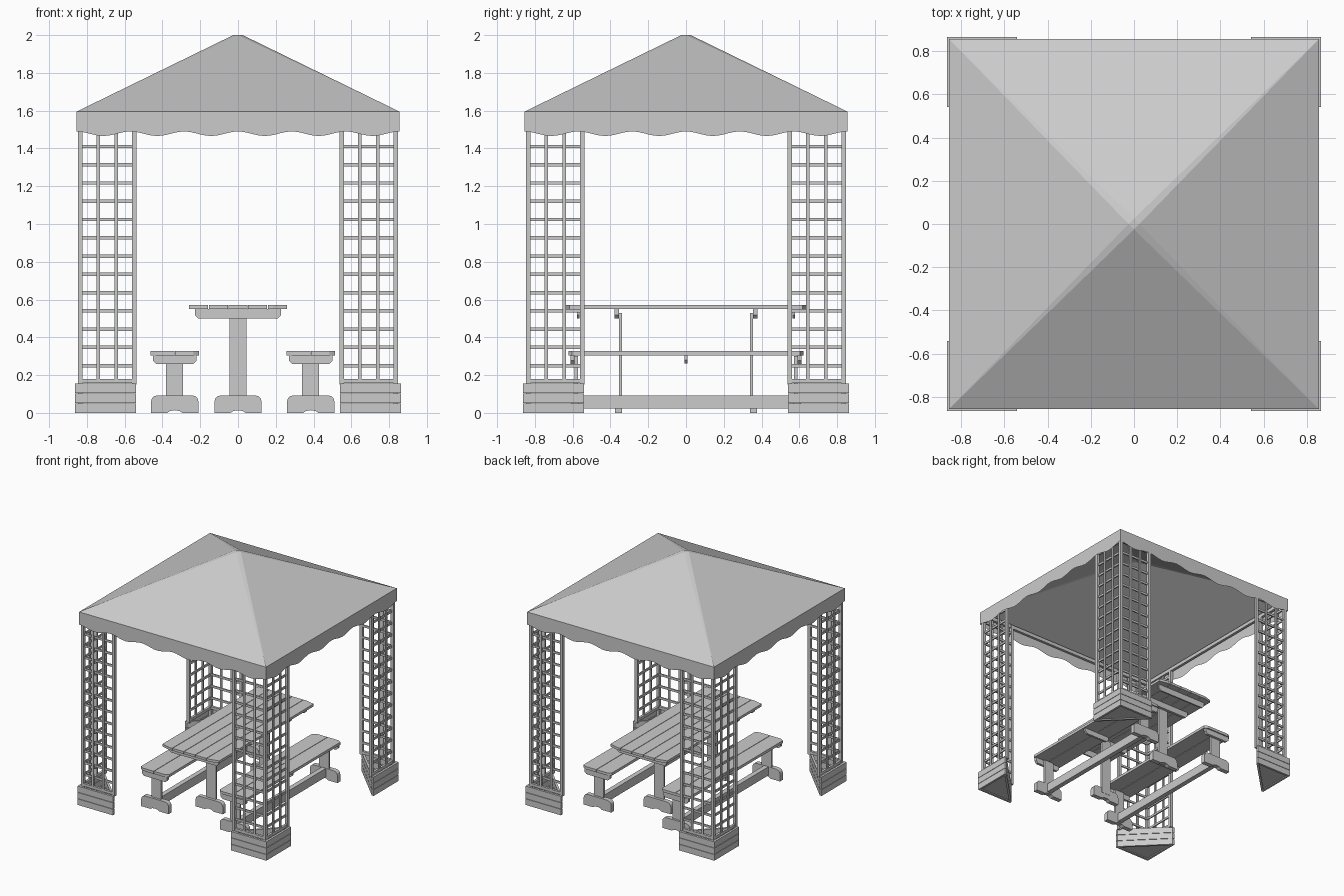
import bpy, math

if "Cube" in bpy.data.objects:
    bpy.data.objects.remove(bpy.data.objects["Cube"])

def make(name, verts, faces, mirror=(False, False)):
    me = bpy.data.meshes.new(name)
    me.from_pydata(verts, [], faces)
    me.update()
    ob = bpy.data.objects.new(name, me)
    bpy.context.collection.objects.link(ob)
    if any(mirror):
        m = ob.modifiers.new("Mirror", 'MIRROR')
        m.use_axis = (mirror[0], mirror[1], False)
        m.use_mirror_merge = False
    return ob

class Part:
    """Collects prisms into one mesh."""
    def __init__(self):
        self.v, self.f = [], []

    def prism(self, poly, a, b, axis='z'):
        area = sum(p[0] * q[1] - q[0] * p[1] for p, q in zip(poly, poly[1:] + poly[:1]))
        if (area < 0) == (axis == 'z'):
            poly = poly[::-1]
        n, o = len(poly), len(self.v)
        for t in (a, b):
            self.v += [(p, q, t) if axis == 'z' else (p, t, q) for p, q in poly]
        self.f += [tuple(o + i for i in reversed(range(n))), tuple(o + n + i for i in range(n))]
        self.f += [(o + i, o + (i + 1) % n, o + n + (i + 1) % n, o + n + i) for i in range(n)]

    def box(self, x0, x1, y0, y1, z0, z1):
        self.prism([(x0, y0), (x1, y0), (x1, y1), (x0, y1)], z0, z1)

    def done(self, name, mirror=(False, False)):
        return make(name, self.v, self.f, mirror)

BOTH = (True, True)
swap = lambda poly: [(y, x) for x, y in poly]

# canopy: four slopes up to a small diamond cap
E, EZ, R = 0.855, 1.595, 0.025
v = [(-E, -E, EZ), (E, -E, EZ), (E, E, EZ), (-E, E, EZ),
     (0, -R, 2), (R, 0, 2), (0, R, 2), (-R, 0, 2)]
f = [(4, 5, 6, 7)]
for i in range(4):
    j = (i + 1) % 4
    f += [(i, j, 4 + i), (j, 4 + j, 4 + i)]
make("canopy_roof", v, f)

# wavy valance around the eaves
v, f = [], []
N = 60
for s in range(4):
    c, d = [(1, 0), (0, 1), (-1, 0), (0, -1)][s]
    o = len(v)
    for i in range(N + 1):
        t = -E + 2 * E * i / N
        x, y = t * c + E * d, t * d - E * c
        v += [(x, y, 1.478 + 0.012 * math.cos(2 * math.pi * t / 0.285)), (x, y, EZ)]
    f += [(o + 2 * i, o + 2 * i + 2, o + 2 * i + 3, o + 2 * i + 1) for i in range(N)]
make("valance", v, f)

# eave beams joining the corners
p = Part()
p.box(-0.846, 0.846, 0.825, 0.846, 1.555, 1.585)
p.done("eave_beam_long", (False, True))
p = Part()
p.box(0.825, 0.846, -0.825, 0.825, 1.555, 1.585)
p.done("eave_beam_side", (True, False))

# trellis corner: two panels at right angles
p = Part()
def both(a0, a1, b0, b1, z0, z1):
    p.box(a0, a1, b0, b1, z0, z1)
    p.box(b0, b1, a0, a1, z0, z1)
p.box(0.822, 0.846, 0.822, 0.846, 0.02, 1.56)
both(0.537, 0.562, 0.822, 0.846, 0.15, 1.58)
for x in (0.645, 0.74):
    both(x - 0.009, x + 0.009, 0.834, 0.844, 0.16, 1.56)
both(0.56, 0.825, 0.824, 0.844, 0.157, 0.18)
for k in range(14):
    z = 0.25 + 0.0967 * k
    both(0.55, 0.835, 0.824, 0.834, z - 0.009, z + 0.009)
p.done("corner_trellis", BOTH)

# triangular planter: three plank courses and a floor
p = Part()
wall = [(0.54, 0.864), (0.864, 0.864), (0.846, 0.846), (0.54, 0.846)]
diagonal = [(0.54, 0.846), (0.565, 0.846), (0.846, 0.565), (0.846, 0.54)]
for k in range(3):
    z0 = 0.053 * k
    for poly in (wall, swap(wall), diagonal):
        p.prism(poly, z0, z0 + 0.05)
p.prism([(0.56, 0.846), (0.846, 0.846), (0.846, 0.56)], 0.008, 0.022)
p.done("planter", BOTH)

def foot(cx, w, h):
    """Foot outline with rounded shoulders and an arched underside."""
    r = 0.035
    half = [(0.0, 0.014), (0.025, 0.01), (0.04, 0.0), (w, 0.0), (w, h - r)]
    half += [(w - r + r * math.cos(a), h - r + r * math.sin(a))
             for a in (math.pi / 6, math.pi / 3, math.pi / 2)]
    return [(cx + x, z) for x, z in half] + [(cx - x, z) for x, z in half[:0:-1]]

def batten(cx, w, z0, z1):
    """Cross batten with clipped lower corners."""
    c = 0.018
    return [(cx - w, z1), (cx - w, z0 + c), (cx - w + c, z0),
            (cx + w - c, z0), (cx + w, z0 + c), (cx + w, z1)]

def planks(name, cx, hw, hl, n, z0, z1, cut):
    """Plank top with clipped outer corners."""
    p, w = Part(), 2 * hw / n
    for i in range(n):
        a, b = cx - hw + i * w, cx - hw + (i + 1) * w
        if i > 0: a += 0.002
        if i < n - 1: b -= 0.002
        l = 0.018 if i == 0 else 0
        r = 0.018 if i == n - 1 else 0
        ca, cb = (a + cut if l else a + w * 0.2), (b - cut if r else b - w * 0.2)
        p.prism([(a, -hl + l), (ca, -hl), (cb, -hl), (b, -hl + r),
                 (b, hl - r), (cb, hl), (ca, hl), (a, hl - l)], z0, z1)
    p.done(name)

# table
planks("table_top", 0, 0.26, 0.635, 5, 0.55, 0.57, 0.075)
p = Part()
p.prism(batten(0, 0.228, 0.5, 0.55), 0.355, 0.378, 'y')
p.prism(batten(0, 0.228, 0.5, 0.55), 0.565, 0.578, 'y')
p.done("table_battens", (False, True))
p = Part()
p.box(-0.045, 0.045, 0.338, 0.355, 0.05, 0.53)
p.prism(foot(0, 0.125, 0.093), 0.34, 0.377, 'y')
p.done("table_legs", (False, True))

# benches
for side, cx in (("left", -0.335), ("right", 0.385)):
    planks(side + "_bench_seat", cx, 0.129, 0.622, 2, 0.305, 0.327, 0.03)
    p = Part()
    p.prism(batten(cx, 0.116, 0.26, 0.305), 0.59, 0.612, 'y')
    p.box(cx - 0.045, cx + 0.045, 0.572, 0.59, 0.05, 0.3)
    p.prism(foot(cx, 0.126, 0.093), 0.57, 0.608, 'y')
    p.done(side + "_bench_legs", (False, True))
    p = Part()
    p.prism(batten(cx, 0.116, 0.262, 0.305), -0.009, 0.009, 'y')
    p.box(cx - 0.02, cx + 0.02, -0.575, 0.575, 0.022, 0.093)
    p.done(side + "_bench_stretcher")
